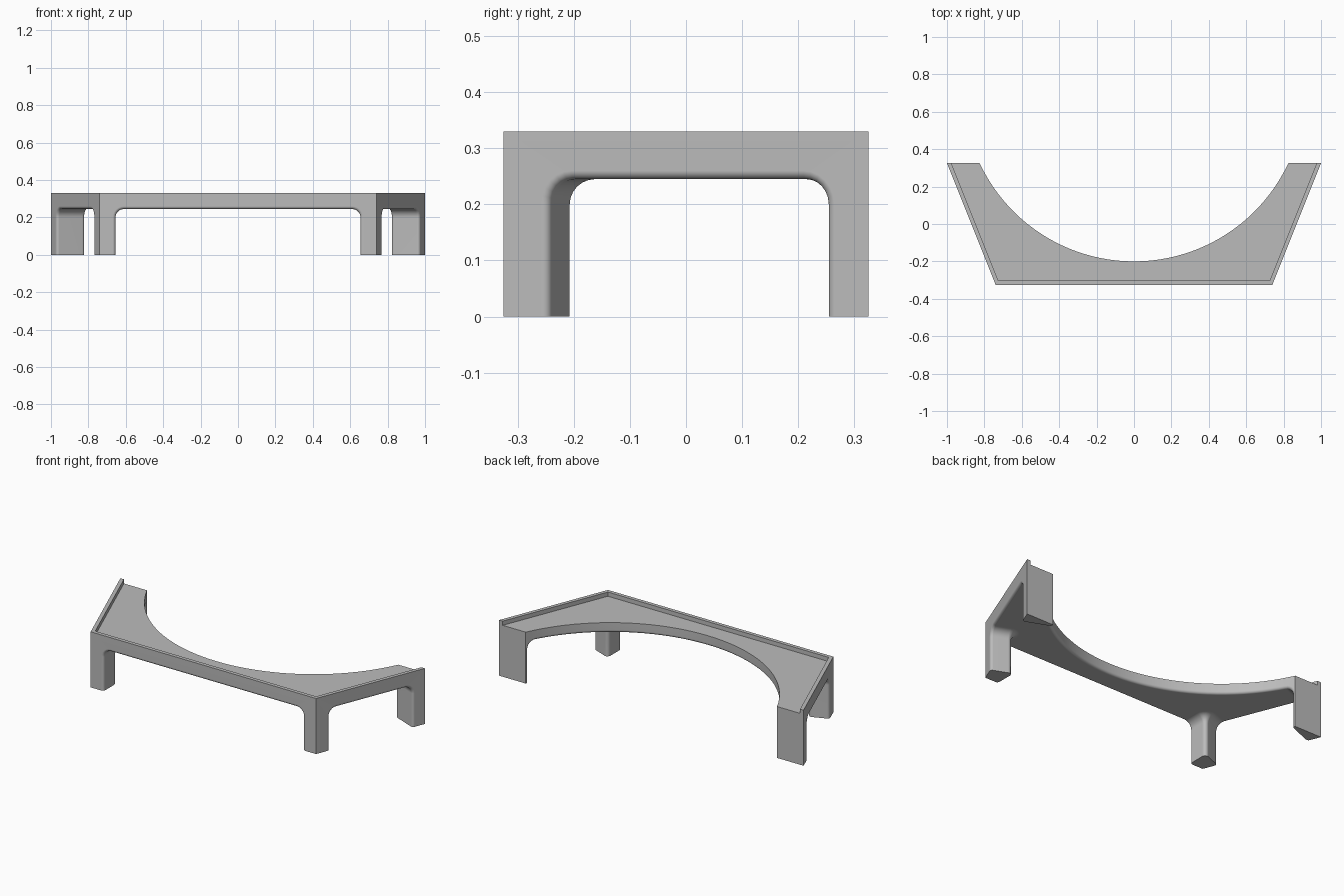
import bpy, bmesh, math
from mathutils import Vector

if "Cube" in bpy.data.objects:
    bpy.data.objects.remove(bpy.data.objects["Cube"], do_unlink=True)

# Main dimensions
FRONT, BACK = -0.325, 0.325
FRONT_HALF, BACK_HALF = 0.74, 1.0
SLOPE = (BACK_HALF - FRONT_HALF) / (BACK - FRONT)
HEIGHT, DECK, UNDERSIDE = 0.33, 0.305, 0.245
LIP = 0.022
BAY_HALF, BAY_DEPTH = 0.825, 0.525
RADIUS = (BAY_HALF ** 2 + BAY_DEPTH ** 2) / (2 * BAY_DEPTH)
CENTRE_Y = BACK - BAY_DEPTH + RADIUS
ARCH_FILLET, EDGE_ROUND, LEG_ROUND = 0.045, 0.015, 0.019


def side_x(y):
    return FRONT_HALF + SLOPE * (y - FRONT)


def mirrored(half):
    """Close a right-hand outline with its mirror image."""
    return half + [(-x, y) for x, y in reversed(half)]


def prism(name, outline, bottom, top, fillet=0.0):
    bm = bmesh.new()
    face = bm.faces.new([bm.verts.new((x, y, bottom)) for x, y in outline])
    grown = bmesh.ops.extrude_face_region(bm, geom=[face])["geom"]
    for v in grown:
        if isinstance(v, bmesh.types.BMVert):
            v.co.z = top
    bmesh.ops.recalc_face_normals(bm, faces=bm.faces)
    if fillet:
        rim = [e for e in bm.edges if all(abs(v.co.z - top) < 1e-5 for v in e.verts)]
        bmesh.ops.bevel(bm, geom=rim, offset=fillet, offset_type='OFFSET', segments=6,
                        profile=0.5, affect='EDGES', clamp_overlap=False)
    mesh = bpy.data.meshes.new(name)
    bm.to_mesh(mesh)
    bm.free()
    obj = bpy.data.objects.new(name, mesh)
    bpy.context.collection.objects.link(obj)
    return obj


def cut(obj, cutter):
    cutter.hide_render = True
    mod = obj.modifiers.new("cut", 'BOOLEAN')
    mod.operation, mod.solver, mod.object = 'DIFFERENCE', 'EXACT', cutter
    graph = bpy.context.evaluated_depsgraph_get()
    mesh = bpy.data.meshes.new_from_object(obj.evaluated_get(graph))
    obj.modifiers.clear()
    obj.data = mesh
    bpy.data.objects.remove(cutter, do_unlink=True)


# Full-height block: trapezoid with a round bay cut into the back
half_angle = math.asin(BAY_HALF / RADIUS)
STEPS = 44
arc = []
for i in range(STEPS + 1):
    a = half_angle * (1 - 2 * i / STEPS)
    arc.append((RADIUS * math.sin(a), CENTRE_Y - RADIUS * math.cos(a)))
outline = [(-FRONT_HALF, FRONT), (FRONT_HALF, FRONT), (BACK_HALF, BACK)] + arc + [(-BACK_HALF, BACK)]
body = prism("shelf_body", outline, 0, HEIGHT)

# Deck recess, leaving a thin lip on the front and sides
shift = LIP * math.hypot(1, SLOPE)
deck_half = [(side_x(y) - shift, y) for y in (FRONT + LIP, BACK + 0.2)]
cut(body, prism("deck_cutter", mirrored(deck_half), DECK, HEIGHT + 0.2))

# Space below the deck, leaving four legs with faces square to each side
leg_x = 0.655


def square_y(x, y_on_side):
    return y_on_side - SLOPE * (x - side_x(y_on_side))


normal_angle = math.atan2(1, SLOPE)
tangent = LEG_ROUND / math.tan(normal_angle / 2)
cx, cy = leg_x + LEG_ROUND, square_y(leg_x, -0.245) - tangent
corner = []
for i in range(7):
    a = math.pi + (normal_angle - math.pi) * i / 6
    corner.append((cx + LEG_ROUND * math.cos(a), cy + LEG_ROUND * math.sin(a)))
FAR = 1.3
space_half = [(leg_x, -0.6)] + corner + [(FAR, square_y(FAR, -0.245)),
                                         (FAR, square_y(FAR, 0.25)), (0.3, square_y(0.3, 0.25))]
cut(body, prism("leg_space_cutter", mirrored(space_half), -0.1, UNDERSIDE, ARCH_FILLET))

# Round the lower edges where the outer walls meet the space below
walls = [
    lambda p: abs(p.y - FRONT) < 1e-4,
    lambda p: abs(p.y - BACK) < 1e-4,
    lambda p: abs(p.x - side_x(p.y)) < 1e-4,
    lambda p: abs(p.x + side_x(p.y)) < 1e-4,
    lambda p: abs(math.hypot(p.x, p.y - CENTRE_Y) - RADIUS) < 1e-3,
]


def is_wall(face):
    return any(all(w(v.co) for v in face.verts) for w in walls)


bm = bmesh.new()
bm.from_mesh(body.data)
bmesh.ops.remove_doubles(bm, verts=bm.verts, dist=1e-5)
wall_faces = {f for f in bm.faces if is_wall(f)}
edges = []
for e in bm.edges:
    heights = [v.co.z for v in e.verts]
    if max(heights) < 1e-4 or max(heights) > UNDERSIDE + 0.01:
        continue
    if sum(f in wall_faces for f in e.link_faces) == 1:
        edges.append(e)
bmesh.ops.bevel(bm, geom=edges, offset=EDGE_ROUND, offset_type='OFFSET', segments=4,
                profile=0.5, affect='EDGES', clamp_overlap=False, loop_slide=True)
bmesh.ops.recalc_face_normals(bm, faces=bm.faces)
bm.to_mesh(body.data)
bm.free()

# Plain grey finish
grey = bpy.data.materials.new("plain_grey")
grey.use_nodes = True
colour = (0.5, 0.5, 0.5, 1)
grey.diffuse_color = colour
grey.node_tree.nodes["Principled BSDF"].inputs["Base Color"].default_value = colour
body.data.materials.clear()
body.data.materials.append(grey)
for p in body.data.polygons:
    p.material_index = 0

# Smooth fillets, crisp corners
bpy.ops.object.select_all(action='DESELECT')
body.select_set(True)
bpy.context.view_layer.objects.active = body
bpy.ops.object.shade_smooth_by_angle(angle=math.radians(35))
weighted = body.modifiers.new("even_shading", 'WEIGHTED_NORMAL')
weighted.keep_sharp = True
